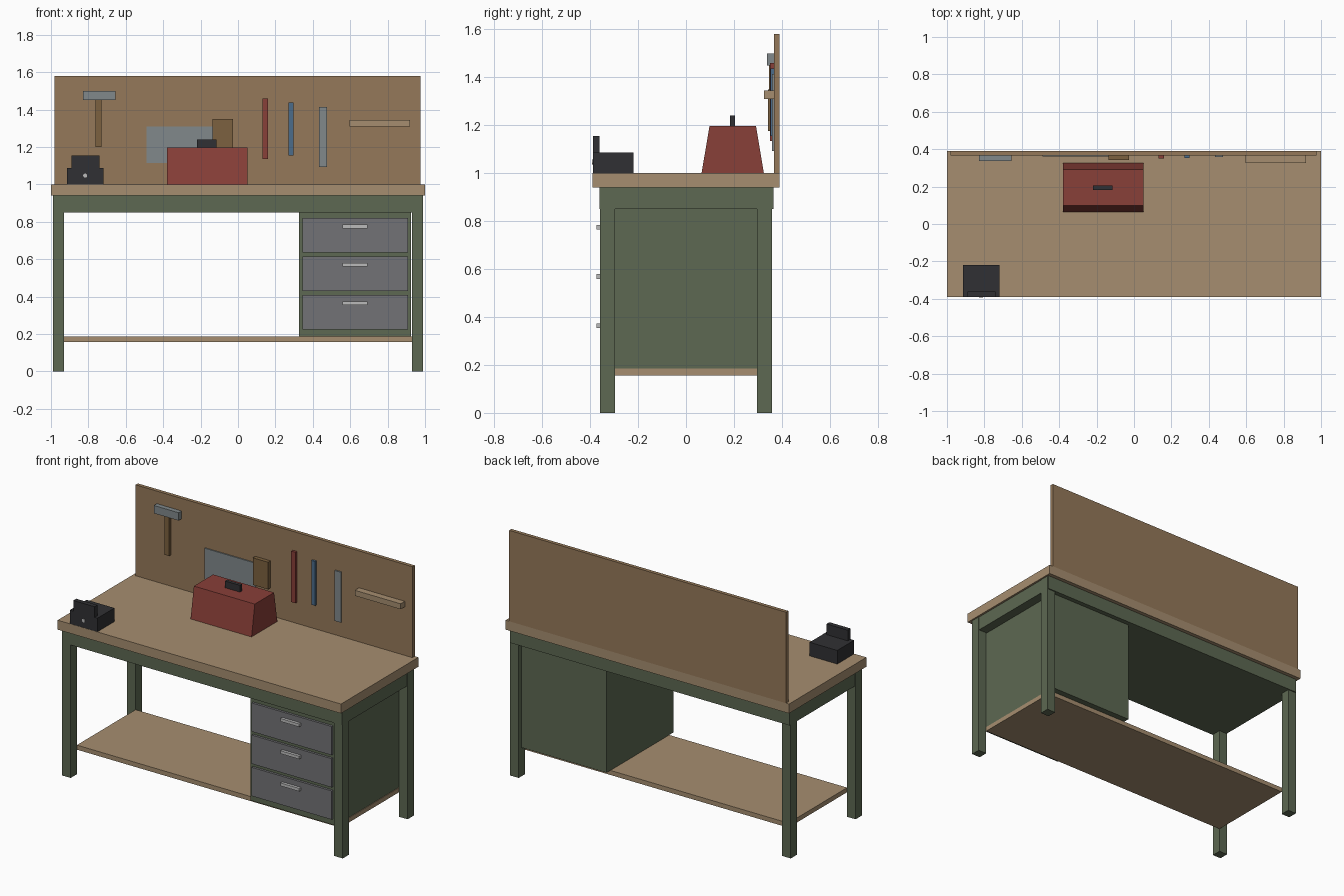
import bpy, bmesh

if "Cube" in bpy.data.objects:
    bpy.data.objects.remove(bpy.data.objects["Cube"])

COLORS = {
    "wood": (0.38, 0.27, 0.16), "board_wood": (0.30, 0.19, 0.10), "dark_wood": (0.20, 0.12, 0.05),
    "green": (0.11, 0.14, 0.085), "steel": (0.17, 0.17, 0.18), "light_steel": (0.5, 0.5, 0.5),
    "tool_steel": (0.22, 0.25, 0.26), "black": (0.03, 0.03, 0.033),
    "red": (0.25, 0.05, 0.04), "blue": (0.07, 0.15, 0.26),
}
MATS = {}
for key, rgb in COLORS.items():
    MATS[key] = bpy.data.materials.new(key)
    MATS[key].diffuse_color = (*rgb, 1)


def link(name, bm, color):
    bmesh.ops.recalc_face_normals(bm, faces=bm.faces)
    mesh = bpy.data.meshes.new(name)
    bm.to_mesh(mesh)
    bm.free()
    mesh.materials.append(MATS[color])
    obj = bpy.data.objects.new(name, mesh)
    bpy.context.collection.objects.link(obj)
    return obj


def prism(name, profile, x0, x1, color):
    """Extrude a (y, z) profile along x."""
    bm = bmesh.new()
    face = bm.faces.new([bm.verts.new((x0, y, z)) for y, z in profile])
    out = bmesh.ops.extrude_face_region(bm, geom=[face])
    moved = [v for v in out["geom"] if isinstance(v, bmesh.types.BMVert)]
    bmesh.ops.translate(bm, verts=moved, vec=(x1 - x0, 0, 0))
    return link(name, bm, color)


def box(name, x, y, z, color):
    return prism(name, [(y[0], z[0]), (y[1], z[0]), (y[1], z[1]), (y[0], z[1])], *x, color)


# Bench frame
box("tabletop", (-1, 1), (-0.39, 0.39), (0.94, 1.0), "wood")
box("apron", (-0.987, 0.987), (-0.361, 0.365), (0.85, 0.94), "green")
for sx, side in ((-1, "left"), (1, "right")):
    for sy, end in ((-1, "front"), (1, "back")):
        box(f"{end}_{side}_leg", sorted((sx * 0.93, sx * 0.99)),
            sorted((sy * 0.296, sy * 0.358)), (0, 0.94), "green")
box("lower_shelf", (-0.93, 0.93), (-0.296, 0.296), (0.157, 0.186), "wood")

# Drawer cabinet
box("cabinet", (0.326, 0.926), (-0.34, 0.335), (0.186, 0.85), "green")
for i in range(3):
    z = 0.225 + i * 0.2055
    box(f"drawer_{i + 1}", (0.345, 0.91), (-0.355, -0.33), (z, z + 0.183), "steel")
    box(f"drawer_handle_{i + 1}", (0.56, 0.693), (-0.373, -0.35), (z + 0.129, z + 0.148), "light_steel")

# Tool board
box("tool_board", (-0.98, 0.975), (0.367, 0.39), (1.0, 1.58), "board_wood")

# Hanging tools: name, x range, front y, z range, colour
TOOLS = [
    ("hammer_handle", (-0.763, -0.73), 0.347, (1.2, 1.45), "dark_wood"),
    ("hammer_head", (-0.83, -0.655), 0.337, (1.45, 1.5), "tool_steel"),
    ("saw_blade", (-0.49, -0.13), 0.36, (1.115, 1.31), "tool_steel"),
    ("saw_handle", (-0.135, -0.027), 0.342, (1.177, 1.35), "dark_wood"),
    ("red_screwdriver", (0.13, 0.16), 0.351, (1.135, 1.46), "red"),
    ("blue_screwdriver", (0.27, 0.298), 0.353, (1.155, 1.437), "blue"),
    ("wrench", (0.432, 0.475), 0.358, (1.093, 1.414), "tool_steel"),
    ("peg_rail", (0.597, 0.92), 0.325, (1.31, 1.345), "wood"),
]
for name, x, front, z, color in TOOLS:
    box(name, x, (front, 0.369), z, color)

# Toolbox
prism("toolbox", [(0.065, 1.0), (0.325, 1.0), (0.292, 1.197), (0.098, 1.197)], -0.38, 0.05, "red")
box("toolbox_handle", (-0.22, -0.115), (0.183, 0.205), (1.19, 1.24), "black")

# Vise
box("vise_body", (-0.915, -0.72), (-0.389, -0.218), (1.0, 1.087), "black")
box("vise_jaw", (-0.89, -0.74), (-0.389, -0.36), (1.08, 1.155), "black")
bpy.ops.mesh.primitive_cylinder_add(vertices=12, radius=0.011, depth=0.03,
                                    location=(-0.817, -0.377, 1.047), rotation=(1.5708, 0, 0))
screw = bpy.context.object
screw.name = "vise_screw"
screw.data.materials.append(MATS["light_steel"])

for m in bpy.data.materials:
    if m.users and not m.is_grease_pencil:
        m.use_nodes = True
        m.node_tree.nodes["Principled BSDF"].inputs["Base Color"].default_value = m.diffuse_color
